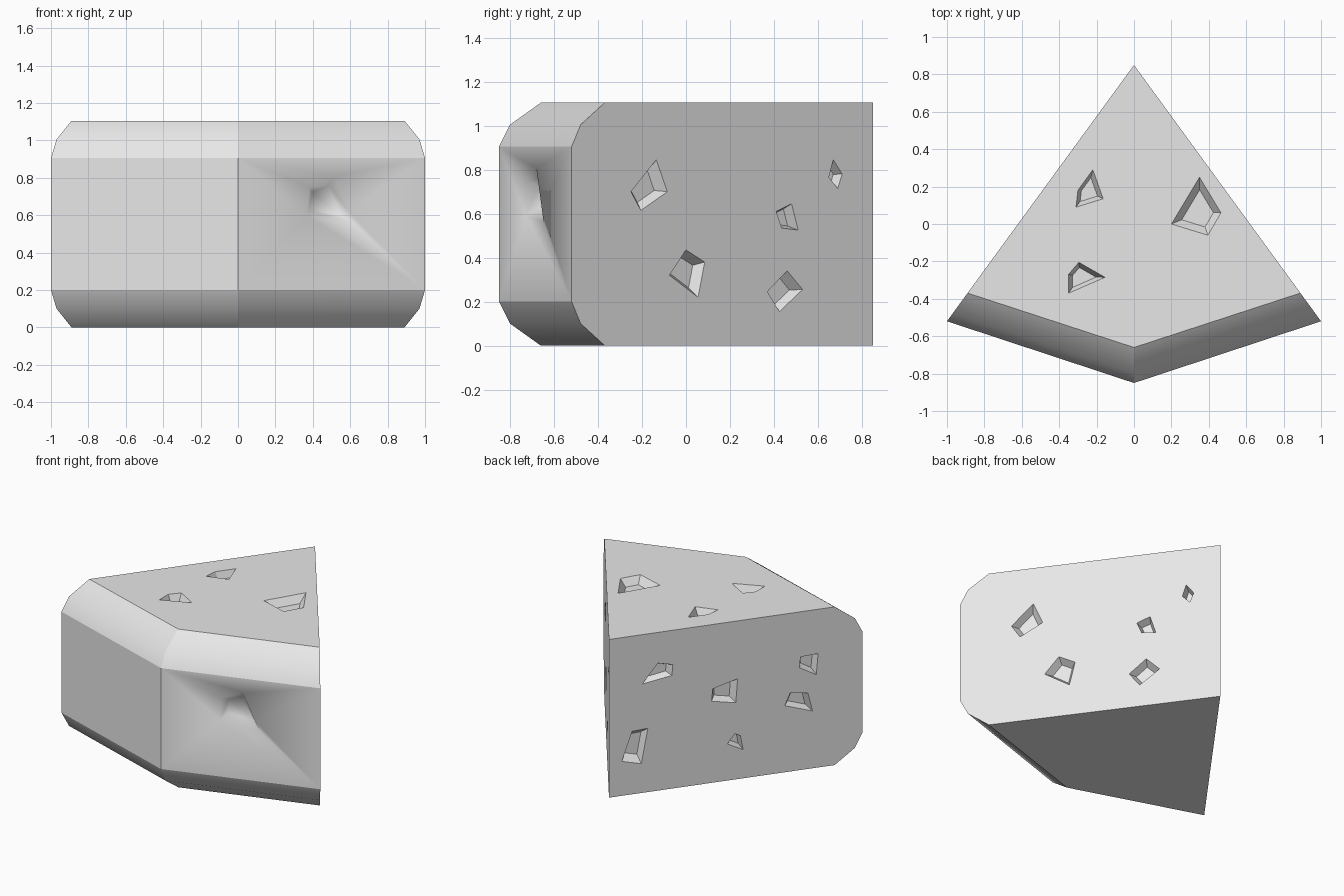
import bpy
import bmesh
from mathutils import Vector

default_cube = bpy.data.objects.get("Cube")
if default_cube:
    bpy.data.objects.remove(default_cube, do_unlink=True)

HEIGHT = 1.105
TIP = 0.85        # y of the sharp back edge
SLOPE = 1.37      # fall of y per unit of x along the cut sides
DEPTH = 0.05      # depth of the dents

grey = bpy.data.materials.new("light grey")
grey.use_nodes = True
grey.diffuse_color = (0.8, 0.8, 0.8, 1)
grey.node_tree.nodes["Principled BSDF"].inputs["Base Color"].default_value = grey.diffuse_color


def make_object(name, bm):
    """Turn a bmesh into a linked object with outward normals."""
    bmesh.ops.recalc_face_normals(bm, faces=bm.faces)
    mesh = bpy.data.meshes.new(name)
    bm.to_mesh(mesh)
    bm.free()
    mesh.materials.append(grey)
    obj = bpy.data.objects.new(name, mesh)
    bpy.context.collection.objects.link(obj)
    return obj


def bridge(bm, rings):
    """Close a stack of vertex rings into a solid."""
    for low, high in zip(rings, rings[1:]):
        for i in range(len(low)):
            j = (i + 1) % len(low)
            bm.faces.new((low[i], low[j], high[j], high[i]))
    bm.faces.new(rings[0])
    bm.faces.new(rings[-1])


# Wedge body: half width and front y at each step of the rounded rind
rind = [(0.0, 0.89, -0.66), (0.1, 0.97, -0.80), (0.2, 1.0, -0.85)]
profile = rind + [(HEIGHT - z, w, f) for z, w, f in reversed(rind)]
bm = bmesh.new()
rings = []
for z, w, front in profile:
    side = TIP - SLOPE * w
    plan = [(0, TIP), (-w, side), (0, front), (w, side)]
    rings.append([bm.verts.new((x, y, z)) for x, y in plan])
bridge(bm, rings)
wedge = make_object("wedge", bm)


# Maps from flat outlines to each face of the wedge
def on_top(u, v):
    return Vector((u, v, HEIGHT))


def on_left(u, v):
    return Vector(((TIP - u) / SLOPE, u, v))


def on_right(u, v):
    return Vector(((u - TIP) / SLOPE, u, v))


def on_front(u, v):
    return Vector((u, -0.85 + 0.33 * u, v))


# Dent outlines, four corners each
top_dents = [
    [(.2, 0), (.35, .25), (.465, .06), (.395, -.06)],
    [(-.31, .09), (-.3, .18), (-.22, .29), (-.165, .135)],
    [(-.35, -.37), (-.35, -.27), (-.295, -.205), (-.155, -.285)],
]
left_dents = [
    [(-.25, .7), (-.135, .845), (-.085, .7), (-.205, .615)],
    [(-.075, .32), (0, .435), (.085, .38), (.055, .22)],
    [(.41, .61), (.48, .645), (.51, .525), (.435, .535)],
    [(.37, .245), (.46, .34), (.53, .255), (.425, .155)],
    [(.65, .765), (.67, .845), (.71, .78), (.69, .715)],
]
right_dents = [
    [(.67, .76), (.585, .89), (.505, .865), (.51, .79)],
    [(.295, .57), (.29, .655), (.155, .7), (.165, .535)],
    [(-.18, .715), (-.185, .79), (-.28, .795), (-.27, .65)],
    [(-.1, .465), (-.13, .55), (-.225, .53), (-.25, .4)],
    [(.78, .24), (.725, .44), (.64, .445), (.675, .205)],
    [(.21, .255), (.17, .32), (.14, .3), (.125, .2)],
]
front_dents = [[(.37, .595), (.38, .75), (.515, .805), (.615, .56)]]

# Tapered cutters, narrower at the floor of each dent
bm = bmesh.new()
for place, normal, dents in (
    (on_top, Vector((0, 0, 1)), top_dents),
    (on_left, Vector((SLOPE, 1, 0)), left_dents),
    (on_right, Vector((-SLOPE, 1, 0)), right_dents),
    (on_front, Vector((0.33, -1, 0)), front_dents),
):
    normal.normalize()
    for outline in dents:
        corners = [place(u, v) for u, v in outline]
        centre = sum(corners, Vector()) / len(corners)
        rings = []
        for level in (-1, 0.3):
            scale = 1 + 0.36 * level
            rings.append([
                bm.verts.new(centre + (c - centre) * scale + normal * DEPTH * level)
                for c in corners
            ])
        bridge(bm, rings)
cutter = make_object("dent_cutter", bm)
cutter.hide_render = True

# Cut the dents and drop the cutter
cut = wedge.modifiers.new("dents", 'BOOLEAN')
cut.operation = 'DIFFERENCE'
cut.solver = 'EXACT'
cut.object = cutter
bpy.context.view_layer.objects.active = wedge
wedge.select_set(True)
bpy.ops.object.modifier_apply(modifier=cut.name)
bpy.data.objects.remove(cutter, do_unlink=True)

# Smooth the rounded rind and the front dent, keep every other edge sharp
bm = bmesh.new()
bm.from_mesh(wedge.data)
for face in bm.faces:
    face.smooth = True
for edge in bm.edges:
    middle = (edge.verts[0].co + edge.verts[1].co) / 2
    in_dent = 0.3 < middle.x < 0.65 and middle.y < -0.5 and 0.5 < middle.z < 0.85
    on_bevel = min(abs(middle.z - 0.1), abs(HEIGHT - middle.z - 0.1)) < 0.01
    edge.smooth = in_dent or (on_bevel and middle.y < -0.5)
bm.to_mesh(wedge.data)
bm.free()
